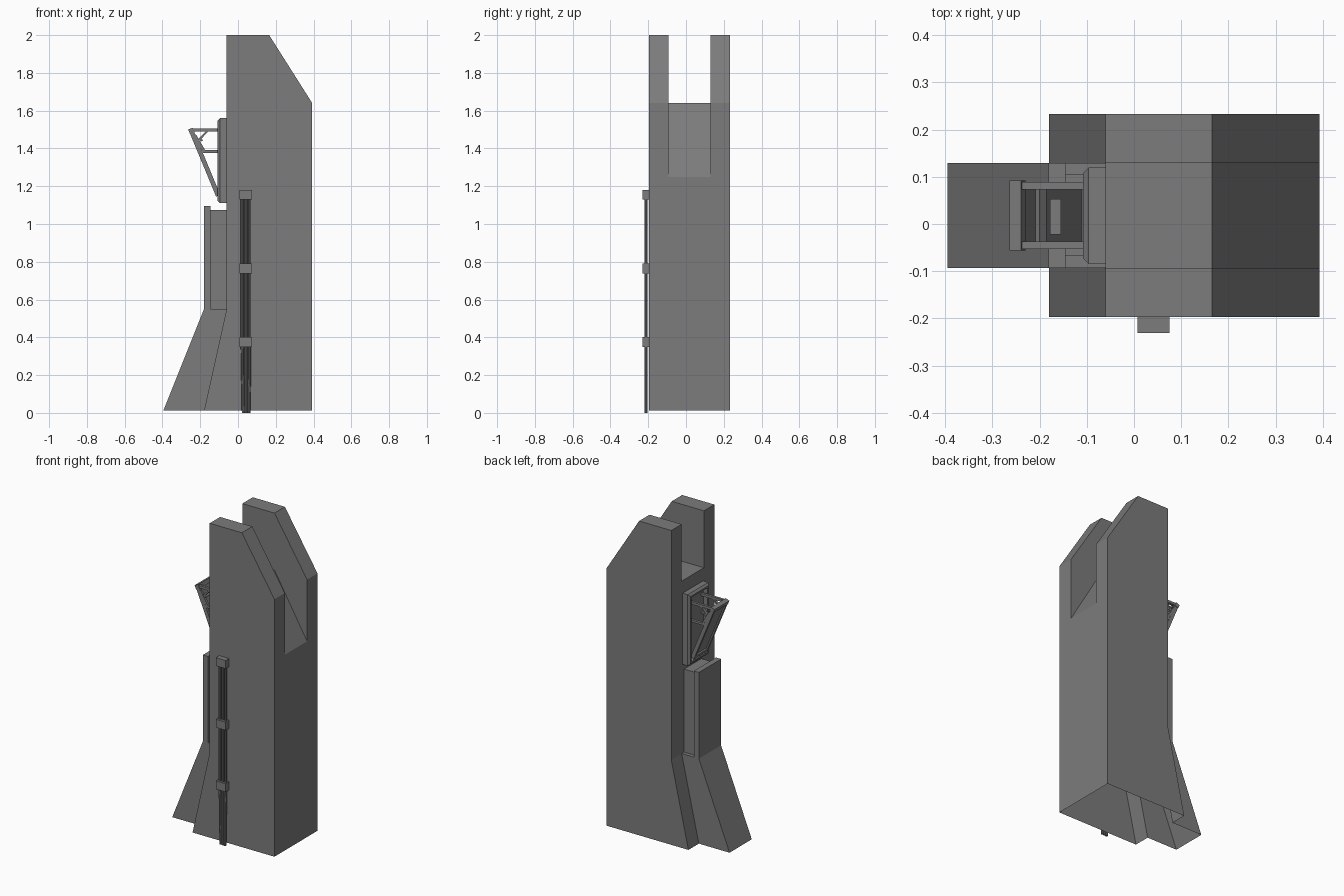
import bpy, bmesh, math
from mathutils import Vector

if "Cube" in bpy.data.objects:
    bpy.data.objects.remove(bpy.data.objects["Cube"])

CY = 0.018                                   # mid plane of the tower in y
Y = (-0.197, -0.093, 0.129, 0.233)           # outer cheek, slot, slot, outer cheek

grey = bpy.data.materials.new("concrete grey")
grey.diffuse_color = (0.2, 0.2, 0.2, 1)
grey.use_nodes = True
grey.node_tree.nodes["Principled BSDF"].inputs["Base Color"].default_value = grey.diffuse_color


def finish(bm, name, normals=True):
    if normals:
        bmesh.ops.recalc_face_normals(bm, faces=bm.faces[:])
    me = bpy.data.meshes.new(name)
    bm.to_mesh(me)
    bm.free()
    me.materials.append(grey)
    ob = bpy.data.objects.new(name, me)
    bpy.context.collection.objects.link(ob)
    return ob


def add_box(bm, x0, x1, y0, y1, z0, z1):
    r = bmesh.ops.create_cube(bm, size=1)
    for v in r["verts"]:
        v.co = Vector(((x0 + x1) / 2 + v.co.x * (x1 - x0),
                       (y0 + y1) / 2 + v.co.y * (y1 - y0),
                       (z0 + z1) / 2 + v.co.z * (z1 - z0)))


def box(name, *dims):
    bm = bmesh.new()
    add_box(bm, *dims)
    return finish(bm, name)


def bar(bm, a, b, y0, y1, t):
    """Flat bar in the xz plane from a to b, thickness t, spanning y0..y1."""
    d = Vector((b[0] - a[0], b[1] - a[1])).normalized() * t / 2
    n = (-d.y, d.x)
    pts = [(a[0] + n[0], a[1] + n[1]), (b[0] + n[0], b[1] + n[1]),
           (b[0] - n[0], b[1] - n[1]), (a[0] - n[0], a[1] - n[1])]
    lo = [bm.verts.new((x, y0, z)) for x, z in pts]
    hi = [bm.verts.new((x, y1, z)) for x, z in pts]
    bm.faces.new(lo)
    bm.faces.new(hi[::-1])
    for i in range(4):
        j = (i + 1) % 4
        bm.faces.new((lo[j], lo[i], hi[i], hi[j]))


# Tower shell: open at the bottom, two tall cheeks and a lower middle band
side = [(-0.18, 0.012), (-0.06, 0.55), (-0.06, 2), (0.165, 2), (0.393, 1.64), (0.393, 0.012)]
middle = [(-0.395, 0.012), (-0.18, 0.55), (-0.06, 0.55), (-0.06, 1.64),
          (0.165, 1.64), (0.393, 1.25), (0.393, 0.012)]
bm = bmesh.new()


def strip(profile, y0, y1):
    for (xa, za), (xb, zb) in zip(profile, profile[1:]):
        bm.faces.new([bm.verts.new(c) for c in
                      ((xa, y0, za), (xb, y0, zb), (xb, y1, zb), (xa, y1, za))][::-1])


def wall(profile, y, flip):
    vs = [bm.verts.new((x, y, z)) for x, z in profile]
    bm.faces.new(vs if flip else vs[::-1])


strip(side, Y[0], Y[1])
strip(middle, Y[1], Y[2])
strip(side, Y[2], Y[3])
wall(side, Y[0], False)
wall(side, Y[3], True)
slot = [(-0.06, 1.64), (-0.06, 2), (0.165, 2), (0.393, 1.64), (0.393, 1.25), (0.165, 1.64)]
foot = [(-0.395, 0.012), (-0.18, 0.55), (-0.06, 0.55), (-0.18, 0.012)]
wall(slot, Y[1], True)
wall(slot, Y[2], False)
wall(foot, Y[1], False)
wall(foot, Y[2], True)
# orient every face: front-facing winding is checked against its outward side
for f in bm.faces:
    f.normal_update()
    c = f.calc_center_median()
    if abs(f.normal.y) > 0.9:
        outer = abs(c.y - CY) > 0.15 or c.z < 1
        want = math.copysign(1, c.y - CY) * (1 if outer else -1)
        bad = f.normal.y * want < 0
    else:
        n = f.normal
        bad = (n.x > 0.5 and c.x < 0) or (n.x < -0.5 and c.x > 0.1) or n.z < -0.9
    if bad:
        f.normal_flip()
bmesh.ops.remove_doubles(bm, verts=bm.verts[:], dist=0.0005)
finish(bm, "tower_shell", normals=False)

# Upright panel above the sloped foot, with a narrower core behind it
box("foot_panel", -0.181, -0.145, Y[1], Y[2], 0.55, 1.095)
box("foot_panel_core", -0.146, -0.055, Y[1] + 0.025, Y[2] - 0.023, 0.549, 1.075)

# Window frame: chamfered outer rim, recessed pane
bm = bmesh.new()
add_box(bm, -0.108, -0.055, -0.085, 0.12, 1.11, 1.56)
rim = [e for e in bm.edges if all(v.co.x < -0.1 for v in e.verts)]
bmesh.ops.bevel(bm, geom=rim, offset=0.012, segments=1, affect='EDGES', profile=0.5)
bm.normal_update()
face = max((f for f in bm.faces if f.normal.x < -0.99), key=lambda f: f.calc_area())
bmesh.ops.inset_region(bm, faces=[face], thickness=0.014)
r = bmesh.ops.extrude_discrete_faces(bm, faces=[face])
bmesh.ops.translate(bm, vec=(0.03, 0, 0), verts=r["faces"][0].verts[:])
finish(bm, "window_frame")

# Tilted flap: hinged at the bottom, open at the top
top, hinge = Vector((-0.248, 1.495)), Vector((-0.105, 1.15))
bm = bmesh.new()
h = 0.071
for s in (-1, 1):
    y0, y1 = sorted((CY + s * h, CY + s * (h - 0.016)))
    bar(bm, top, hinge, y0, y1, 0.024)                        # side rail
    bar(bm, (-0.245, 1.497), (-0.08, 1.497), y0, y1, 0.016)   # top arm
    bar(bm, (-0.228, 1.47), (-0.178, 1.385), y0, y1, 0.014)   # diagonal strut
    bar(bm, (-0.195, 1.384), (-0.08, 1.384), y0, y1, 0.014)   # lower arm
    bar(bm, (-0.197, 1.455), (-0.163, 1.492), y0, y1, 0.01)   # gusset
bar(bm, top + Vector((-0.004, 0.010)), top + Vector((0.006, -0.014)),
    CY - h - 0.003, CY + h + 0.003, 0.026)                    # top rail
bar(bm, hinge + Vector((-0.008, 0.02)), hinge, CY - h, CY + h, 0.024)
bar(bm, (-0.205, 1.455), (-0.19, 1.44), CY - h, CY + h, 0.012)
bar(bm, (-0.178, 1.384), (-0.155, 1.384), CY - 0.04, CY + 0.035, 0.014)
finish(bm, "window_flap_frame")
bm = bmesh.new()
bar(bm, top, hinge, CY - h + 0.01, CY + h - 0.01, 0.006)
finish(bm, "window_flap_sheet")

# Cable run on the front: three pipes held by three clamps
bm = bmesh.new()
for x, lean in ((0.022, 0.006), (0.043, 0.0), (0.062, -0.004)):
    for z0, z1, a, b in ((0.0, 0.37, lean, 0), (0.37, 1.15, 0, 0)):
        p0, p1 = Vector((x + a, -0.212, z0)), Vector((x + b, -0.212, z1))
        r = bmesh.ops.create_cone(bm, cap_ends=True, segments=8, radius1=0.008,
                                  radius2=0.008, depth=z1 - z0)
        for v in r["verts"]:
            t = v.co.z / (z1 - z0) + 0.5
            v.co = Vector((v.co.x, v.co.y, 0)) + p0.lerp(p1, t)
finish(bm, "cable_pipes")
for i, z in enumerate((0.375, 0.765, 1.155)):
    box(f"pipe_clamp_{i + 1}", 0.007, 0.075, -0.231, -0.194, z - 0.026, z + 0.026)
